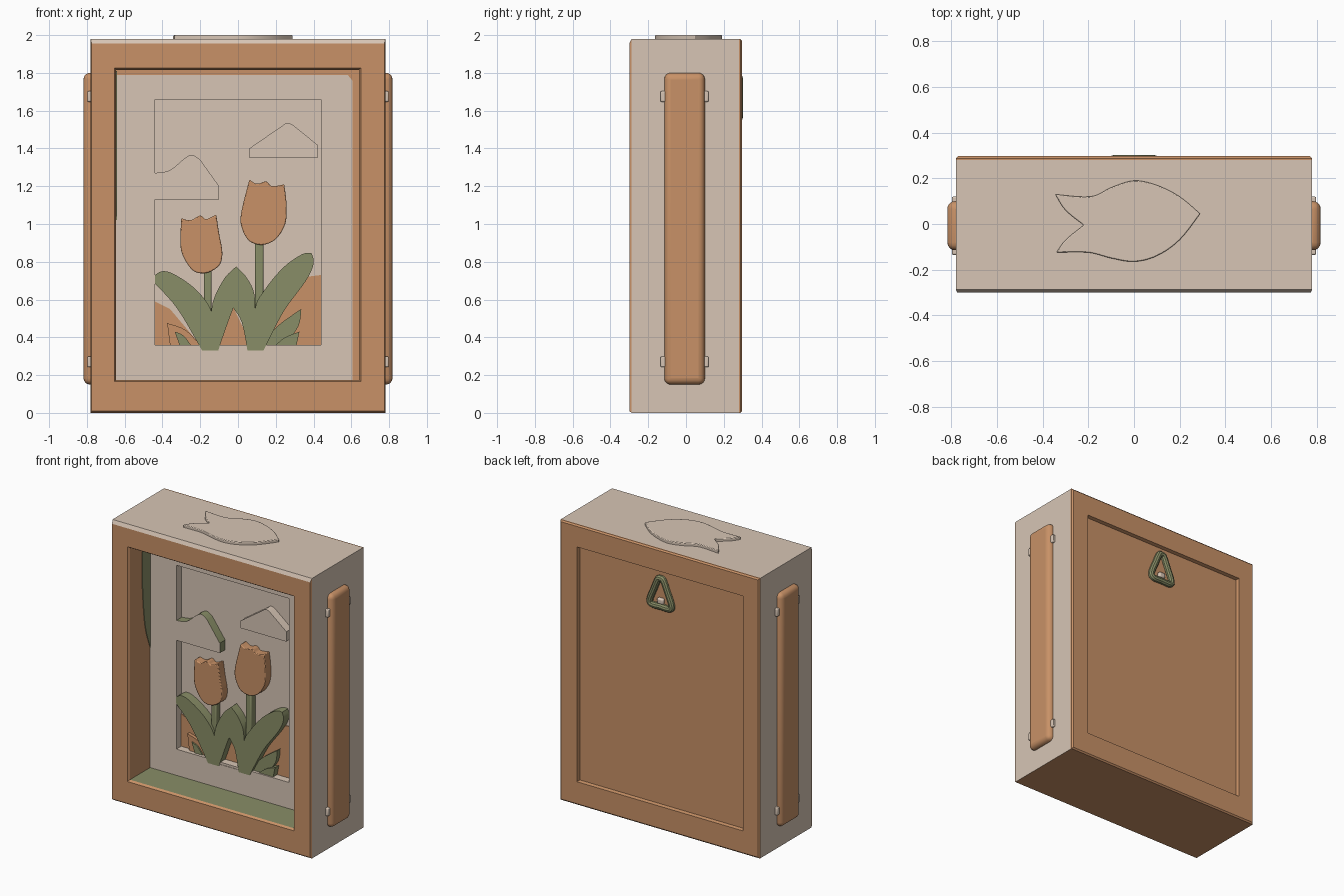
import bpy
import bmesh
from math import radians
from mathutils import Vector

default_cube = bpy.data.objects.get("Cube")
if default_cube:
    bpy.data.objects.remove(default_cube, do_unlink=True)


def make_material(name, red, green, blue):
    material = bpy.data.materials.new(name)
    material.use_nodes = True
    colour = (red, green, blue, 1)
    material.diffuse_color = colour
    material.node_tree.nodes["Principled BSDF"].inputs["Base Color"].default_value = colour
    return material


beige = make_material("warm beige", .68, .56, .46)
orange = make_material("terracotta orange", .58, .285, .135)
green = make_material("leaf green", .25, .27, .135)


def finish(obj, bevel=0, segments=2):
    """Round the edges if asked, then shade smoothly across soft angles."""
    bpy.ops.object.select_all(action="DESELECT")
    obj.select_set(True)
    bpy.context.view_layer.objects.active = obj
    if bevel:
        modifier = obj.modifiers.new("soft edges", "BEVEL")
        modifier.width = bevel
        modifier.segments = segments
        modifier.limit_method = "ANGLE"
        modifier.angle_limit = radians(40)
    bpy.ops.object.shade_smooth_by_angle(angle=radians(35))
    return obj


def mesh_object(name, bm, materials):
    bmesh.ops.recalc_face_normals(bm, faces=bm.faces)
    mesh = bpy.data.meshes.new(name)
    bm.to_mesh(mesh)
    bm.free()
    for material in materials:
        mesh.materials.append(material)
    obj = bpy.data.objects.new(name, mesh)
    bpy.context.collection.objects.link(obj)
    return obj


def outline(*runs, steps=5):
    """Closed outline of smooth runs; each run ends where the next one starts."""
    result = []
    for index, run in enumerate(runs):
        knots = [Vector(p) for p in run] + [Vector(runs[(index + 1) % len(runs)][0])]
        padded = [knots[0]] + knots + [knots[-1]]
        for a, b, c, d in zip(padded, padded[1:], padded[2:], padded[3:]):
            count = steps if len(knots) > 2 else 1
            for step in range(count):
                t = step / count
                point = b * 2 + (c - a) * t + (a * 2 - b * 5 + c * 4 - d) * t**2
                result.append((point + (b * 3 - a - c * 3 + d) * t**3) / 2)
    return result


def prism(name, points, axis, start, end, material, side=None, bevel=0):
    """Extrude a flat outline along one axis."""
    place = {"X": lambda u, v, d: (d, u, v),
             "Y": lambda u, v, d: (u, d, v),
             "Z": lambda u, v, d: (u, v, d)}[axis]
    bm = bmesh.new()
    rings = [[bm.verts.new(place(u, v, d)) for u, v in points] for d in (start, end)]
    for ring in rings:
        bm.faces.new(ring)
    for i in range(len(points)):
        wall = bm.faces.new((rings[0][i - 1], rings[0][i], rings[1][i], rings[1][i - 1]))
        wall.material_index = 1 if side else 0
    return finish(mesh_object(name, bm, [material, side or material]), bevel)


def box(name, low, high, material, bevel=0, segments=2):
    bm = bmesh.new()
    bmesh.ops.create_cube(bm, size=1)
    for vert in bm.verts:
        vert.co = [(a + b) / 2 + c * (b - a) for a, b, c in zip(low, high, vert.co)]
    return finish(mesh_object(name, bm, [material]), bevel, segments)


# Case: rectangular loops from the back panel, around the shell, into the window.
# Each loop: left, right, bottom, top, depth, then materials of the band that follows
# (bottom, right, top, left).
B, O, G = range(3)
loops = [
    (-.65, .64, .17, 1.82, .272, (O, O, O, O)),
    (-.655, .645, .165, 1.825, .297, (O, O, O, O)),
    (-.77, .77, .01, 1.97, .297, (O, O, O, O)),
    (-.78, .78, 0, 1.98, .288, (O, O, O, O)),
    (-.78, .78, 0, 1.98, .28, (O, B, B, B)),
    (-.78, .78, 0, 1.98, -.288, (O, O, B, O)),
    (-.775, .775, .01, 1.955, -.3, (O, O, O, O)),
    (-.655, .65, .165, 1.825, -.3, (O, O, O, O)),
    (-.645, .64, .175, 1.815, -.285, (G, O, O, O)),
    (-.645, .64, .175, 1.815, -.06, (B, B, B, B)),
    (-.44, .44, .36, 1.66, -.06, (B, B, B, B)),
    (-.44, .44, .36, 1.66, 0, (B, B, B, B)),
]
bm = bmesh.new()
rings = [[bm.verts.new((x, y, z)) for x, z in ((l, b), (r, b), (r, t), (l, t))]
         for l, r, b, t, y, _ in loops]
for ring, following, row in zip(rings, rings[1:], loops):
    for i, index in enumerate(row[-1]):
        j = (i + 1) % 4
        face = bm.faces.new((ring[i], ring[j], following[j], following[i]))
        face.material_index = index
bm.faces.new(rings[0]).material_index = O
bm.faces.new(rings[-1]).material_index = B
mesh_object("case", bm, [beige, orange, green])

# Painted areas inside the case
prism("mat_edge_paint", [(.605, .175), (.64, .175), (.64, 1.815), (-.645, 1.815),
                         (-.645, 1.79), (.58, 1.79), (.605, 1.76)],
      "Y", -.06, -.064, orange)
prism("inner_wall_paint", outline([(-.06, 1.02), (-.12, 1.2), (-.15, 1.5)],
                                  [(-.15, 1.81)], [(-.06, 1.81)]),
      "X", -.645, -.641, green)
prism("left_ground_paint", [(-.44, .36), (-.44, .59), (-.36, .55), (-.2, .36)],
      "Y", 0, -.006, orange)
prism("right_ground_paint", [(.44, .36), (.44, .73), (.36, .72), (.28, .6), (.08, .36)],
      "Y", 0, -.006, orange)
prism("middle_ground_paint", [(-.12, .36), (-.025, .56), (.07, .36)],
      "Y", 0, -.006, orange)

# Clouds
prism("left_cloud", outline([(-.44, 1.13)], [(-.1, 1.13)], [(-.1, 1.2)],
                            [(-.2, 1.34), (-.24, 1.365), (-.28, 1.35), (-.36, 1.285)],
                            [(-.44, 1.27)]),
      "Y", .01, -.061, beige, green)
prism("right_cloud", outline([(.06, 1.35)], [(.42, 1.35)], [(.42, 1.42)],
                             [(.29, 1.525), (.26, 1.535), (.22, 1.51)], [(.06, 1.4)]),
      "Y", .01, -.06, beige)

# Tulips
box("left_stem", (-.18, -.045, .45), (-.14, .01, .78), green, .008)
box("right_stem", (.09, -.045, .5), (.135, .01, .92), green, .008)
prism("left_tulip", outline([(-.3, 1.03), (-.25, 1.02), (-.2, 1.045), (-.17, 1.025)],
                            [(-.115, 1.05), (-.1, .95), (-.083, .85), (-.1, .78), (-.17, .74),
                             (-.24, .755), (-.295, .84), (-.305, .92)]),
      "Y", .01, -.06, orange, bevel=.006)
prism("right_tulip", outline([(.06, 1.235), (.1, 1.213), (.15, 1.225), (.18, 1.2)],
                             [(.245, 1.21), (.257, 1.1), (.25, 1), (.2, .92), (.13, .89),
                              (.06, .91), (.02, .98), (.017, 1.06)]),
      "Y", .01, -.06, orange, bevel=.006)

# Large leaves
prism("left_leaf", outline([(-.19, .33), (-.32, .55)], [(-.44, .685)],
                           [(-.44, .73), (-.4, .75), (-.34, .735), (-.23, .66),
                            (-.15, .56), (-.125, .45)], [(-.12, .33)]),
      "Y", .01, -.064, green)
prism("middle_leaves", outline([(-.12, .33), (-.14, .55), (-.08, .7)],
                               [(-.01, .775), (.05, .71), (.09, .6)],
                               [(.08, .33)], [(.05, .33), (.02, .48)],
                               [(-.025, .555), (-.06, .46)], [(-.105, .33)]),
      "Y", .01, -.064, green)
prism("right_leaf", outline([(.08, .33), (.09, .55), (.14, .65), (.24, .77), (.34, .84)],
                            [(.39, .845), (.4, .79), (.36, .7), (.25, .55), (.18, .42)],
                            [(.135, .33)]),
      "Y", .01, -.064, green)

# Small leaves near the sill
prism("small_orange_leaf", outline([(-.36, .36)], [(-.375, .475), (-.28, .44)],
                                   [(-.2, .36)]), "Y", .01, -.03, orange)
prism("small_left_leaf", outline([(-.31, .36)], [(-.335, .43), (-.29, .41)],
                                 [(-.25, .36)]), "Y", .01, -.04, green)
prism("small_right_leaf", outline([(.13, .36), (.21, .46)], [(.335, .55), (.32, .46)],
                                  [(.25, .36)]), "Y", .01, -.04, green)
prism("short_right_leaf", outline([(.2, .36), (.25, .4)], [(.325, .43)],
                                  [(.31, .36)]), "Y", .01, -.05, green)
box("leaf_base", (-.12, -.063, .325), (.05, -.05, .345), beige)

# Side handles with their clips
for word, sign in (("left", 1), ("right", -1)):
    inner, outer = sorted((sign * .74, sign * .818))
    box(word + "_handle", (inner, -.115, .15), (outer, .1, 1.8), orange, .034, 4)
    inner, outer = sorted((sign * .77, sign * .798))
    for level, z in (("lower", .27), ("upper", 1.675)):
        box(f"{word}_{level}_clip", (inner, -.135, z - .028), (outer, .12, z + .028),
            beige, .006)

# Raised fish on the lid
prism("top_fish", outline([(.29, .045), (.2, .12), (.1, .17), (0, .19), (-.1, .16), (-.19, .12)],
                          [(-.345, .13), (-.3, .06)], [(-.22, -.005), (-.3, -.07)],
                          [(-.34, -.125), (-.2, -.125), (-.1, -.15), (0, -.165),
                           (.1, -.14), (.2, -.07)]),
      "Z", 1.97, 2, beige, bevel=.008)

# Triangular hanging ring on the back
path = outline([(0, 1.57), (.07, 1.57), (.085, 1.6), (.05, 1.69), (.02, 1.76), (0, 1.768),
                (-.02, 1.76), (-.05, 1.69), (-.085, 1.6), (-.07, 1.57)])
curve = bpy.data.curves.new("hanging_ring", "CURVE")
curve.dimensions = "3D"
curve.bevel_depth = .022
curve.bevel_resolution = 3
spline = curve.splines.new("POLY")
spline.points.add(len(path) - 1)
for point, (x, z) in zip(spline.points, path):
    point.co = (x, .281, z, 1)
spline.use_cyclic_u = True
curve.materials.append(green)
ring = bpy.data.objects.new("hanging_ring", curve)
bpy.context.collection.objects.link(ring)
bpy.ops.object.select_all(action="DESELECT")
ring.select_set(True)
bpy.context.view_layer.objects.active = ring
bpy.ops.object.convert(target="MESH")
finish(bpy.context.object)
box("ring_stud", (-.025, .265, 1.59), (.025, .295, 1.63), beige, .01)
